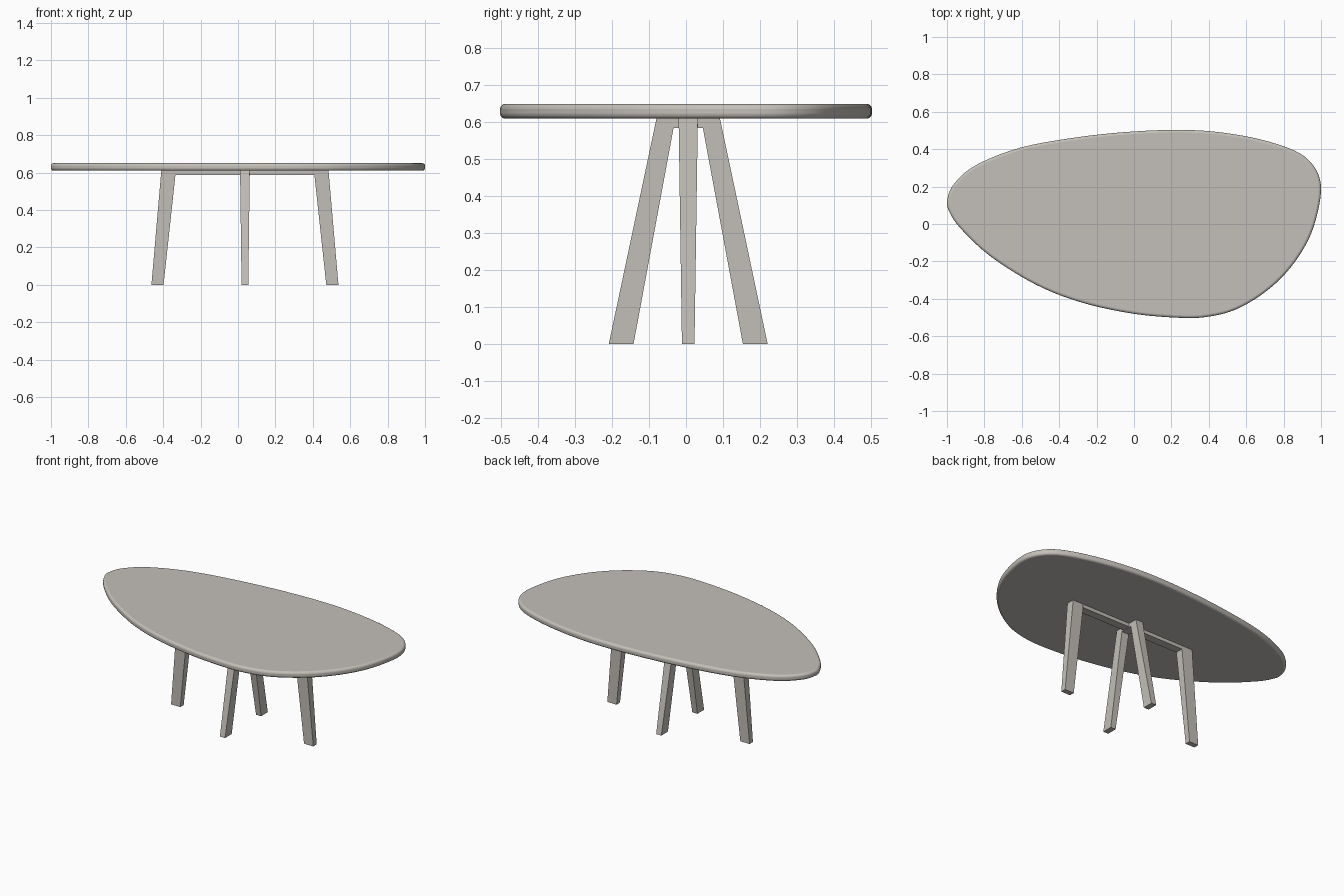
import bpy, bmesh, math
from mathutils import Vector

if "Cube" in bpy.data.objects:
    bpy.data.objects.remove(bpy.data.objects["Cube"])

mat = bpy.data.materials.new("warm grey")
mat.diffuse_color = (0.55, 0.52, 0.48, 1)
mat.use_nodes = True
mat.node_tree.nodes["Principled BSDF"].inputs["Base Color"].default_value = mat.diffuse_color

CX, CY = 0.037, 0.006      # centre of the base
TOP, UNDER = 0.65, 0.61    # table top heights


def make_object(name, bm):
    bmesh.ops.recalc_face_normals(bm, faces=bm.faces)
    mesh = bpy.data.meshes.new(name)
    bm.to_mesh(mesh)
    bm.free()
    mesh.materials.append(mat)
    ob = bpy.data.objects.new(name, mesh)
    bpy.context.collection.objects.link(ob)
    return ob


def smooth_loop(points, steps):
    """Closed Catmull-Rom curve through the points."""
    pts = [Vector(p) for p in points]
    n, out = len(pts), []
    for i in range(n):
        a, b, c, d = (pts[(i + k) % n] for k in (-1, 0, 1, 2))
        for s in range(steps):
            t = s / steps
            out.append(0.5 * (2 * b + (c - a) * t + (2 * a - 5 * b + 4 * c - d) * t**2
                              + (3 * b - a - 3 * c + d) * t**3))
    return out


def block(name, bottom, top):
    """Six-sided block between two rectangles (x0, x1, y0, y1, z)."""
    bm = bmesh.new()
    rings = []
    for x0, x1, y0, y1, z in (bottom, top):
        rings.append([bm.verts.new(p) for p in
                      ((x0, y0, z), (x1, y0, z), (x1, y1, z), (x0, y1, z))])
    lo, hi = rings
    bm.faces.new(lo)
    bm.faces.new(hi)
    for i in range(4):
        j = (i + 1) % 4
        bm.faces.new((lo[i], lo[j], hi[j], hi[i]))
    return make_object(name, bm)


# Pebble-shaped table top with rounded rim
outline = [(-1, 0.13), (-0.965, 0.215), (-0.85, 0.315), (-0.61, 0.41), (-0.29, 0.468),
           (0.0, 0.497), (0.25, 0.505), (0.45, 0.493), (0.67, 0.455), (0.86, 0.392),
           (0.955, 0.315), (0.995, 0.215), (0.982, 0.08), (0.93, -0.08), (0.83, -0.235),
           (0.70, -0.36), (0.54, -0.455), (0.38, -0.495), (0.22, -0.498), (-0.02, -0.475),
           (-0.29, -0.415), (-0.53, -0.32), (-0.77, -0.17), (-0.93, -0.02), (-0.99, 0.07)]
curve = smooth_loop(outline, 5)
xs, ys = [p.x for p in curve], [p.y for p in curve]
bm = bmesh.new()
face = bm.faces.new([bm.verts.new((
    -1 + 2 * (p.x - min(xs)) / (max(xs) - min(xs)),
    -0.503 + 1.006 * (p.y - min(ys)) / (max(ys) - min(ys)), UNDER)) for p in curve])
ext = bmesh.ops.extrude_face_region(bm, geom=[face])
bmesh.ops.translate(bm, vec=(0, 0, TOP - UNDER),
                    verts=[g for g in ext["geom"] if isinstance(g, bmesh.types.BMVert)])
table_top = make_object("table_top", bm)
bevel = table_top.modifiers.new("rounded rim", "BEVEL")
bevel.width = 0.014
bevel.segments = 4
bevel.limit_method = "ANGLE"
bevel.angle_limit = math.radians(50)
bpy.context.view_layer.objects.active = table_top
table_top.select_set(True)
bpy.ops.object.shade_smooth_by_angle(angle=math.radians(35))

# Tapered splayed legs: two along the length, two across
for side, s in (("left", -1), ("right", 1)):
    lo = sorted((CX + s * 0.435, CX + s * 0.5))
    hi = sorted((CX + s * 0.369, CX + s * 0.447))
    block(side + "_leg", (*lo, CY - 0.017, CY + 0.017, 0),
          (*hi, CY - 0.026, CY + 0.026, UNDER))
for side, s in (("front", -1), ("back", 1)):
    lo = sorted((CY + s * 0.148, CY + s * 0.215))
    hi = sorted((CY + s * 0.035, CY + s * 0.086))
    block(side + "_leg", (CX - 0.018, CX + 0.018, *lo, 0),
          (CX - 0.026, CX + 0.026, *hi, UNDER))

# Rails under the top
for name, hx, hy, z in (("long_rail", 0.375, 0.026, 0.588), ("cross_rail", 0.026, 0.042, 0.585)):
    rect = (CX - hx, CX + hx, CY - hy, CY + hy)
    block(name, (*rect, z), (*rect, UNDER))
